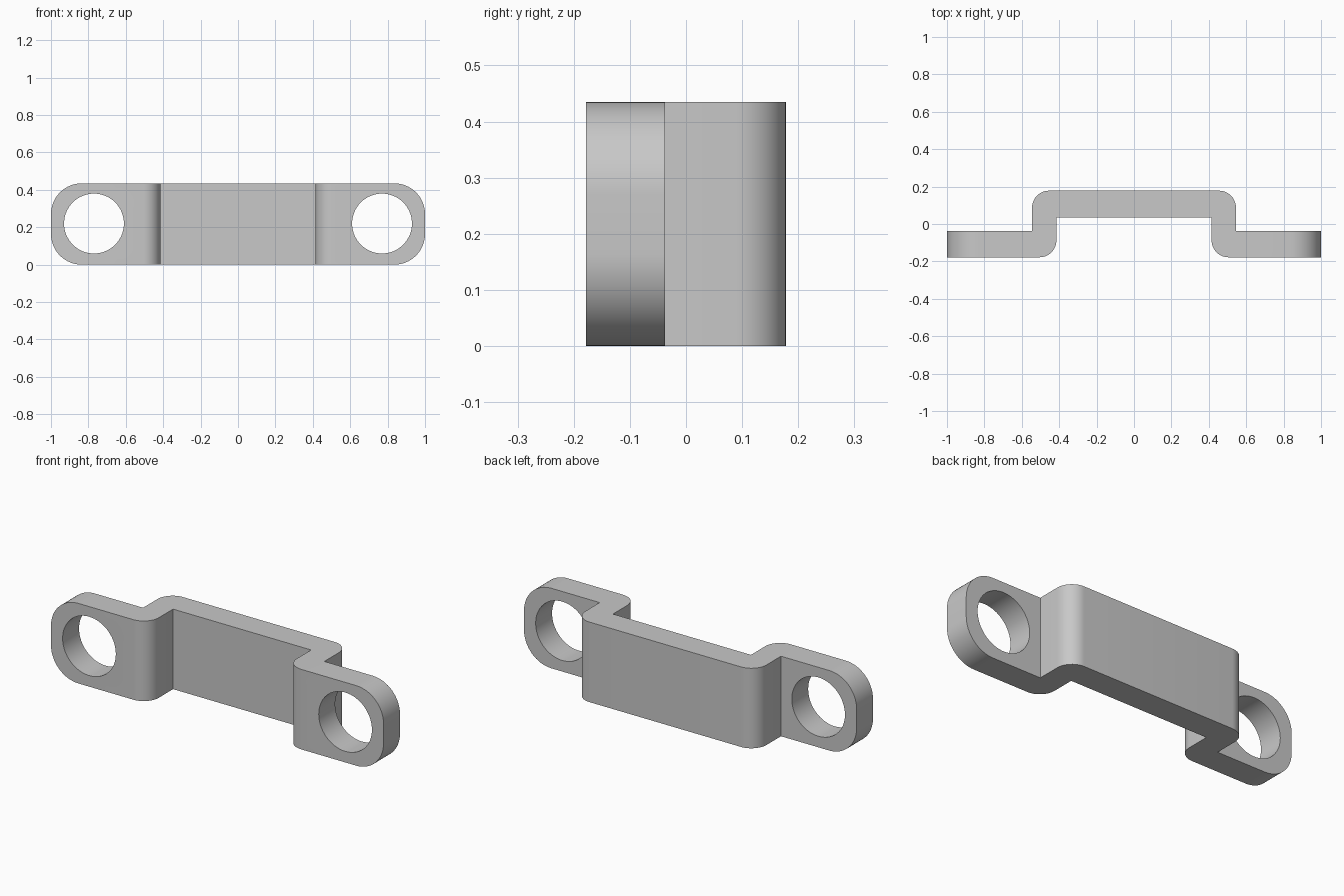
import bpy, bmesh, math
from mathutils import Matrix

if "Cube" in bpy.data.objects:
    bpy.data.objects.remove(bpy.data.objects["Cube"])

HEIGHT, DEPTH = 0.435, 0.178
INNER, OUTER = 0.415, 0.545      # x of the two faces of each step
FLANGE_BACK, BRIDGE_FRONT = -0.037, 0.035
BEND_R, END_R, HOLE_R, HOLE_X = 0.09, 0.165, 0.16, 0.77

# Metal material
metal = bpy.data.materials.new("grey metal")
metal.use_nodes = True
colour = (0.58, 0.58, 0.58, 1)
metal.diffuse_color = colour
metal.node_tree.nodes["Principled BSDF"].inputs["Base Color"].default_value = colour

# Stepped strip: half outline mirrored, then extruded upwards
half = [(INNER, BRIDGE_FRONT), (INNER, -DEPTH), (1, -DEPTH),
        (1, FLANGE_BACK), (OUTER, FLANGE_BACK), (OUTER, DEPTH)]
outline = half + [(-x, y) for x, y in reversed(half)]
bm = bmesh.new()
base = bm.faces.new([bm.verts.new((x, y, 0)) for x, y in outline])
top = bmesh.ops.extrude_face_region(bm, geom=[base])["geom"]
bmesh.ops.translate(bm, vec=(0, 0, HEIGHT),
                    verts=[v for v in top if isinstance(v, bmesh.types.BMVert)])
bmesh.ops.recalc_face_normals(bm, faces=bm.faces)


def round_edges(test, radius, segments):
    edges = [e for e in bm.edges if test(*[v.co for v in e.verts])]
    bmesh.ops.bevel(bm, geom=edges, offset=radius, segments=segments,
                    profile=0.5, affect='EDGES')


def is_bend(a, b):
    corners = ((INNER, -DEPTH), (OUTER, DEPTH))
    return abs(a.z - b.z) > 0.1 and any(
        abs(abs(a.x) - x) < 0.001 and abs(a.y - y) < 0.001 for x, y in corners)


def is_end(a, b):
    return abs(a.z - b.z) < 0.001 and min(abs(a.x), abs(b.x)) > 0.999


# Rounded outside bends and rounded strip ends
round_edges(is_bend, BEND_R, 12)
round_edges(is_end, END_R, 16)
mesh = bpy.data.meshes.new("bracket")
bm.to_mesh(mesh)
bm.free()
mesh.materials.append(metal)
bracket = bpy.data.objects.new("bracket", mesh)
bpy.context.collection.objects.link(bracket)
bpy.context.view_layer.objects.active = bracket

# Screw holes
for side, x in (("left", HOLE_X), ("right", -HOLE_X)):
    bpy.ops.mesh.primitive_cylinder_add(
        vertices=64, radius=HOLE_R, depth=0.4,
        location=(x, -0.1, 0.22), rotation=(math.pi / 2, 0, 0))
    cutter = bpy.context.object
    cutter.name = side + "_hole_cutter"
    cutter.hide_render = True
    cutter.data.materials.append(metal)
    cut = bracket.modifiers.new(side + "_hole", 'BOOLEAN')
    cut.operation, cut.solver, cut.object = 'DIFFERENCE', 'EXACT', cutter
    bpy.context.view_layer.objects.active = bracket
    bpy.ops.object.modifier_apply(modifier=cut.name)
    bpy.data.objects.remove(cutter)

# Smooth bends, sharp edges
bpy.ops.object.select_all(action='DESELECT')
bracket.select_set(True)
bpy.context.view_layer.objects.active = bracket
bpy.ops.object.shade_smooth_by_angle(angle=math.radians(30))
